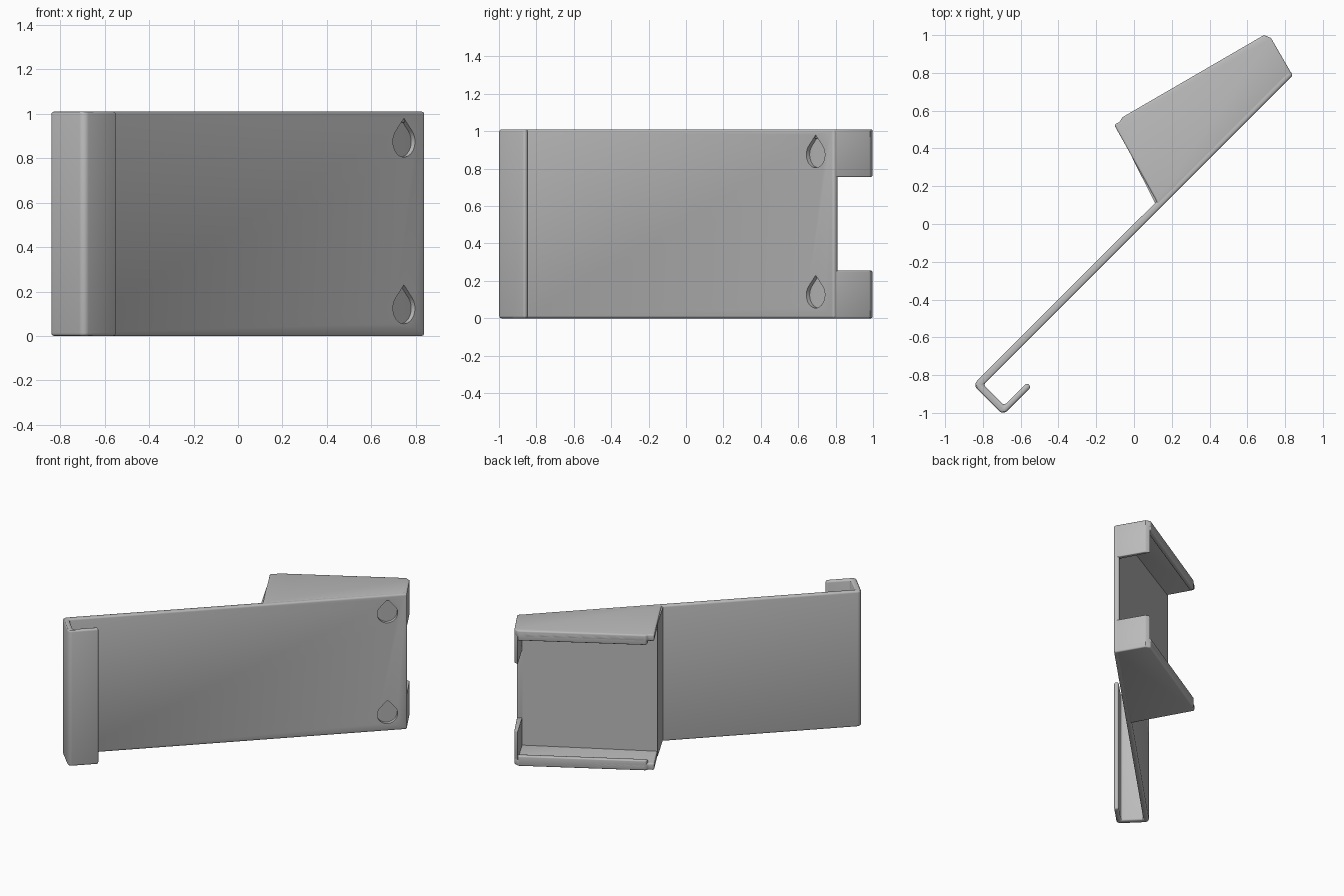
import bpy, bmesh, math
from mathutils import Vector

if "Cube" in bpy.data.objects:
    bpy.data.objects.remove(bpy.data.objects["Cube"])

H = 1.01                      # full height
R2 = math.sqrt(0.5)

grey = bpy.data.materials.new("light_grey")
grey.diffuse_color = (0.5, 0.5, 0.5, 1)
grey.use_nodes = True
grey.node_tree.nodes["Principled BSDF"].inputs["Base Color"].default_value = grey.diffuse_color


def uv(u, v):
    """Point on the plan: u runs along the back plate, v across it."""
    return ((u - v) * R2, (u + v) * R2)


def arc(u, v, r, a0, a1, n=6):
    """Rounded corner in plate coordinates, angles in degrees."""
    return [uv(u + r * math.cos(math.radians(a0 + (a1 - a0) * i / n)),
               v + r * math.sin(math.radians(a0 + (a1 - a0) * i / n)))
            for i in range(n + 1)]


def finish(ob, bevel):
    bpy.context.view_layer.objects.active = ob
    ob.select_set(True)
    if bevel:
        m = ob.modifiers.new("round", 'BEVEL')
        m.width, m.segments = bevel, 3
        m.limit_method, m.angle_limit = 'ANGLE', math.radians(40)
        bpy.ops.object.modifier_apply(modifier=m.name)
    bpy.ops.object.shade_smooth_by_angle(angle=math.radians(30))
    ob.select_set(False)


def solid(name, pts, offset, bevel=0.0):
    """Extrude a flat 3D outline along an offset."""
    bm = bmesh.new()
    face = bm.faces.new([bm.verts.new(p) for p in pts])
    ext = bmesh.ops.extrude_face_region(bm, geom=[face])
    bmesh.ops.translate(bm, vec=Vector(offset),
                        verts=[g for g in ext["geom"] if isinstance(g, bmesh.types.BMVert)])
    bmesh.ops.recalc_face_normals(bm, faces=bm.faces)
    me = bpy.data.meshes.new(name)
    bm.to_mesh(me)
    bm.free()
    me.materials.append(grey)
    ob = bpy.data.objects.new(name, me)
    bpy.context.collection.objects.link(ob)
    finish(ob, bevel)
    return ob


def prism(name, plan, z0, z1, bevel=0.0):
    return solid(name, [(x, y, z0) for x, y in plan], (0, 0, z1 - z0), bevel)


# Long plate with the hook folded at its end
T = 0.038
profile = [uv(1.155, 0)]
profile += arc(-1.175, -0.03, 0.03, 90, 180)
profile += arc(-1.175, -0.195, 0.03, 180, 270)
profile += [uv(-0.995, -0.225), uv(-0.995, -0.193), uv(-1.165, -0.193),
            uv(-1.165, -T), uv(1.155, -T)]
plate = prism("back_plate_with_hook", profile, 0, H, 0.013)

# Teardrop recesses cut into the front of the plate
r, tip = 0.07, 0.105
tangent = math.asin(r / tip)
for zc in (0.125, 0.875):
    steps = 28
    drop = [(0, tip)]
    for i in range(steps + 1):
        a = tangent + (-math.pi - 2 * tangent) * i / steps
        drop.append((r * math.cos(a), r * math.sin(a)))
    outline = [(*uv(1.018 + du, -T - 0.03), zc + dz) for du, dz in drop]
    depth = 0.03 + 0.025
    cutter = solid("drop_cutter", outline, (-depth * R2, depth * R2, 0))
    cutter.hide_render = True
    m = plate.modifiers.new("drop", 'BOOLEAN')
    m.operation, m.object, m.solver = 'DIFFERENCE', cutter, 'EXACT'
    bpy.context.view_layer.objects.active = plate
    bpy.ops.object.modifier_apply(modifier=m.name)
    bpy.data.objects.remove(cutter)
finish(plate, 0)

# Solid wedge that forms the tilted floor of the holder
prism("tilted_floor_wedge",
      [(0.115, 0.105), (-0.01, 0.35), (0.815, 0.805), (0.80, 0.78)], 0.01, H - 0.01)

# Side walls, retaining lips and end tabs, mirrored top and bottom
wall = [(0.125, 0.095), (0.115, 0.13), (-0.105, 0.525), (-0.072, 0.543), (-0.065, 0.563),
        (0.688, 1.0), (0.725, 0.985), (0.838, 0.79), (0.815, 0.77)]
lip = [(-0.06, 0.53), (-0.065, 0.563), (0.688, 1.0), (0.705, 0.97)]
tab = [(0.688, 0.998), (0.725, 0.985), (0.838, 0.79), (0.805, 0.775)]


def mirrored(name, plan, z0, z1, bevel):
    prism("lower_" + name, plan, z0, z1, bevel)
    prism("upper_" + name, plan, H - z1, H - z0, bevel)


mirrored("side_wall", wall, 0, 0.05, 0.01)
mirrored("retaining_lip", lip, 0.01, 0.075, 0.008)
mirrored("end_tab", tab, 0.005, 0.255, 0.006)
